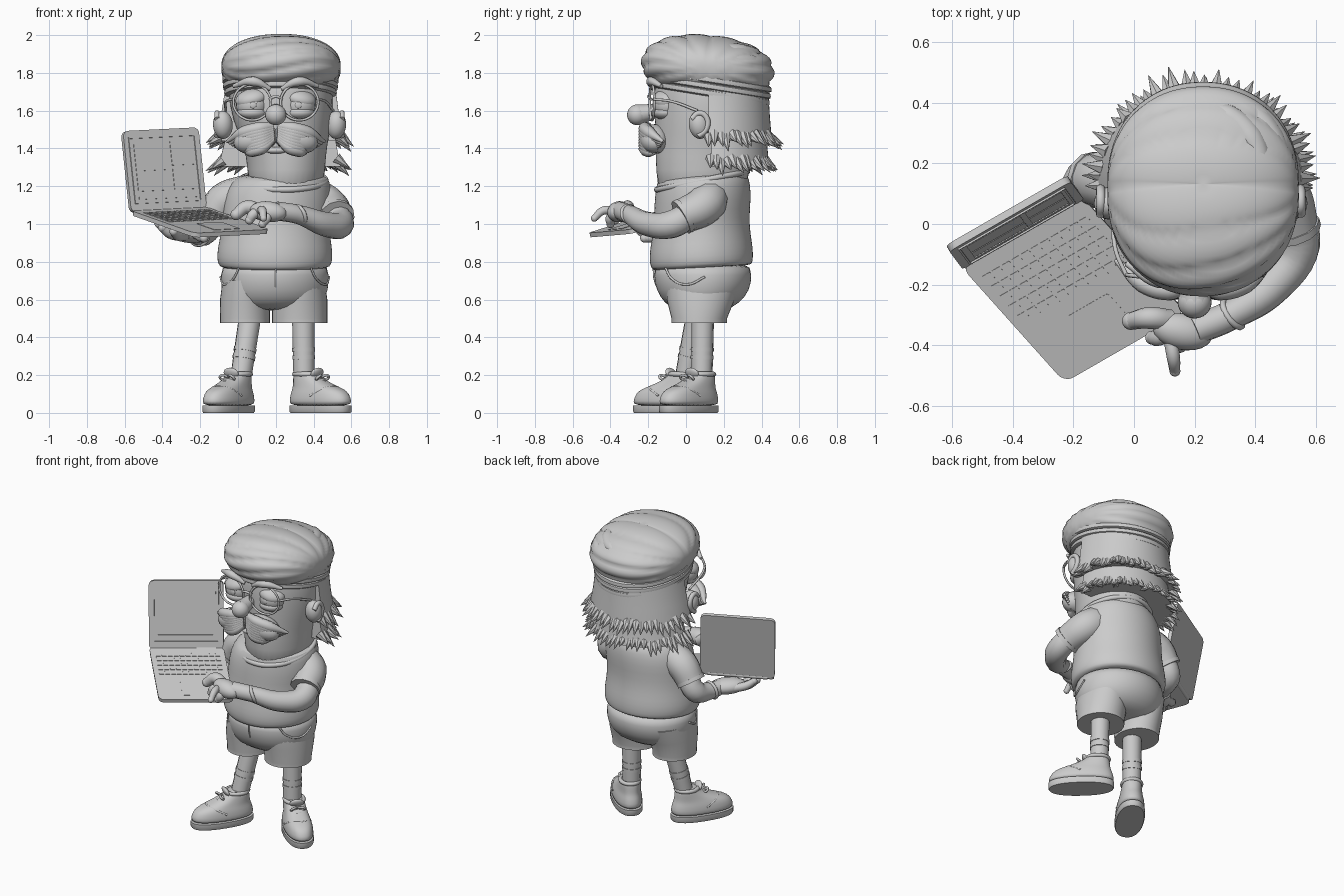
import bpy, bmesh, math, random
from mathutils import Vector, Matrix, Euler

if "Cube" in bpy.data.objects:
    bpy.data.objects.remove(bpy.data.objects["Cube"])
random.seed(4)
V = Vector
grey = bpy.data.materials.new("plain_grey")
grey.use_nodes = True
grey.diffuse_color = (0.6, 0.6, 0.6, 1)
grey.node_tree.nodes["Principled BSDF"].inputs["Base Color"].default_value = (0.6, 0.6, 0.6, 1)


def link(name, mesh, angle=40):
    mesh.materials.clear()
    mesh.materials.append(grey)
    mesh.shade_smooth()
    mesh.set_sharp_from_angle(angle=math.radians(angle))
    ob = bpy.data.objects.new(name, mesh)
    bpy.context.collection.objects.link(ob)
    return ob


def finish(name, bm, angle=40):
    bmesh.ops.recalc_face_normals(bm, faces=bm.faces)
    mesh = bpy.data.meshes.new(name)
    bm.to_mesh(mesh)
    bm.free()
    return link(name, mesh, angle)


def ball(name, loc, size, rot=(0, 0, 0)):
    bm = bmesh.new()
    m = Matrix.LocRotScale(V(loc), Euler(rot), V(size))
    bmesh.ops.create_uvsphere(bm, u_segments=24, v_segments=14, radius=1, matrix=m)
    return finish(name, bm, 80)


def power(q, e):
    return math.copysign(abs(q) ** e, q)


def loft(name, rings, slope=0, arc=None, smooth=True, e=1, n=36):
    """Stacked ellipses (z, cx, cy, rx, ry); slope tips them along y, e squares them."""
    bm, loops = bmesh.new(), []
    a0, a1 = arc or (0, 2 * math.pi)
    angs = [a0 + (a1 - a0) * i / (n if not arc else n - 1) for i in range(n)]
    for z, cx, cy, rx, ry in rings:
        loops.append([bm.verts.new((cx + rx * power(math.cos(a), e), cy + ry * power(math.sin(a), e),
                                    z + slope * ry * math.sin(a))) for a in angs])
    for lo, hi in zip(loops, loops[1:]):
        for i in range(n):
            j = (i + 1) % n
            bm.faces.new((lo[i], lo[j], hi[j], hi[i]))
    bm.faces.new(loops[0])
    bm.faces.new(loops[-1])
    ob = finish(name, bm)
    if smooth:
        ob.modifiers.new("smooth", 'SUBSURF').levels = 1
    return ob


def tube(name, pts, radii, cyclic=False, res=4):
    cu = bpy.data.curves.new(name, 'CURVE')
    cu.dimensions, cu.bevel_depth, cu.bevel_resolution = '3D', 1, res
    cu.use_fill_caps, cu.resolution_u = True, 6
    sp = cu.splines.new('BEZIER')
    sp.bezier_points.add(len(pts) - 1)
    sp.use_cyclic_u = cyclic
    if not isinstance(radii, (list, tuple)):
        radii = [radii] * len(pts)
    for b, p, r in zip(sp.bezier_points, pts, radii):
        b.co, b.radius = p, r
        b.handle_left_type = b.handle_right_type = 'AUTO'
    tmp = bpy.data.objects.new(name, cu)
    bpy.context.collection.objects.link(tmp)
    dg = bpy.context.evaluated_depsgraph_get()
    mesh = bpy.data.meshes.new_from_object(tmp.evaluated_get(dg))
    bpy.data.objects.remove(tmp)
    return link(name, mesh, 60)


def ring(name, loc, rx, ry, r, rot=(0, 0, 0)):
    m = Matrix.LocRotScale(V(loc), Euler(rot), V((1, 1, 1)))
    angs = [math.pi * i / 6 for i in range(12)]
    return tube(name, [m @ V((rx * math.cos(a), ry * math.sin(a), 0)) for a in angs], r, True, 2)


def plates(name, o, u, v, rects, h0, h1, r=0.0):
    """Rounded slabs on the plane o + s*u + t*v."""
    bm = bmesh.new()
    n = u.cross(v).normalized()
    for s0, s1, t0, t1 in rects:
        pts = []
        for k, (s, t) in enumerate(((s1 - r, t1 - r), (s0 + r, t1 - r), (s0 + r, t0 + r), (s1 - r, t0 + r))):
            for i in range(6 if r else 1):
                a = math.pi / 2 * (k + i / 5)
                pts.append(o + u * (s + r * math.cos(a)) + v * (t + r * math.sin(a)))
        lo = [bm.verts.new(p + n * h0) for p in pts]
        hi = [bm.verts.new(p + n * h1) for p in pts]
        bm.faces.new(lo)
        bm.faces.new(hi)
        for i in range(len(pts)):
            j = (i + 1) % len(pts)
            bm.faces.new((lo[i], lo[j], hi[j], hi[i]))
    return finish(name, bm, 30)


# Torso and collar
loft("shirt", [(.765, .195, .09, .27, .25), (.775, .195, .085, .292, .265), (.8, .195, .082, .306, .274),
               (.86, .195, .08, .306, .275), (.93, .197, .08, .292, .262), (1.02, .2, .083, .282, .252),
               (1.12, .21, .088, .288, .257), (1.2, .22, .09, .272, .25),
               (1.245, .235, .088, .245, .24), (1.265, .24, .088, .2, .2)], slope=.06)
ring("collar", (.24, .085, 1.23), .224, .244, .016, (.2, 0, 0))

# Shorts with two leg openings, seams and pockets
loft("shorts_hips", [(.54, .195, .08, .19, .13), (.58, .195, .085, .255, .2), (.65, .195, .09, .285, .25),
                     (.73, .195, .09, .287, .26), (.81, .195, .085, .28, .255)])
for name, cx, rx in (("right", .037, .132), ("left", .327, .146)):
    loft(name + "_shorts_leg", [(.475, cx, .07, rx, .147), (.5, cx, .07, rx, .147), (.6, cx, .078, rx, .18),
                                (.7, cx, .09, rx * .9, .2)], smooth=False)
tube("fly_seam", [(.2, -.172, .79), (.2, -.165, .7), (.2, -.12, .61)], .005)
for name, s in (("right", -1), ("left", 1)):
    tube(name + "_pocket_seam", [(.195 + s * x, y, z) for x, y, z in
                                 ((.19, -.11, .77), (.22, -.075, .71), (.27, .01, .68), (.287, .1, .72))], .006)

# Legs, socks and shoes
for name, top, low, mid, turn in (("right", (.07, .065, .55), (.008, -.012, .14), (-.05, -.1), -33),
                                  ("left", (.345, .09, .55), (.35, .083, .14), (.437, .015), 47)):
    top, low = V(top), V(low)
    tube(name + "_leg", [top, top.lerp(low, .5), low], [.06, .058, .056])
    for i, t in enumerate((.5, .6)):
        tube(f"{name}_sock_band_{i}", [top.lerp(low, t), top.lerp(low, t + .05)], .061)
    sole = loft(name + "_sole", [(0, 0, 0, .084, .197), (.008, 0, 0, .089, .203), (.04, 0, 0, .089, .203)], smooth=False, e=.86)
    upper = loft(name + "_shoe_upper", [(.035, 0, 0, .085, .2), (.06, 0, 0, .088, .203), (.1, 0, .004, .084, .192),
                                        (.125, 0, .015, .076, .17), (.145, 0, .045, .07, .135), (.175, 0, .083, .064, .094),
                                        (.205, 0, .1, .06, .073), (.22, 0, .1, .05, .06)], e=.86)
    parts = [sole, upper, ring(name + "_shoe_collar", (0, .1, .205), .058, .07, .013),
             ball(name + "_tongue", (0, .025, .21), (.045, .016, .032), (.5, 0, 0)),
             tube(name + "_toe_seam", [(-.083, .0, .09), (-.055, -.075, .13), (0, -.1, .138),
                                       (.055, -.075, .13), (.083, 0, .09)], .006)]
    for i in range(3):
        y, z = -.06 + i * .033, .148 + i * .017
        parts.append(tube(f"{name}_lace_{i}", [(-.055, y + .015, z - .022), (0, y, z), (.055, y + .015, z - .022)], .008))
    for s in (-1, 1):
        parts.append(tube(name + "_bow", [(0, .0, .19), (s * .03, -.025, .198), (s * .042, -.01, .18), (0, .0, .187)], .007))
    for p in parts:
        p.location, p.rotation_euler.z = (*mid, 0), math.radians(turn)

# Arms, sleeves, wrist bands and hands
tube("left_sleeve", [(.38, .13, 1.16), (.47, .1, 1.1), (.52, -.02, 1.04)], [.1, .105, .092])
tube("left_arm", [(.5, .05, 1.08), (.54, -.07, 1.0), (.46, -.2, 1.0), (.32, -.3, 1.05), (.2, -.35, 1.07)],
     [.07, .075, .065, .05, .05])
tube("left_sleeve_cuff", [(.517, -.005, 1.047), (.523, -.027, 1.035)], .097)
tube("right_sleeve", [(.04, .12, 1.16), (-.07, .14, 1.12), (-.14, .145, 1.03)], [.1, .1, .088])
tube("right_sleeve_cuff", [(-.13, .144, 1.045), (-.143, .145, 1.025)], .093)
tube("right_arm", [(-.11, .145, 1.08), (-.165, .14, .97), (-.2, .04, .94), (-.24, -.06, .95)], [.065, .07, .055, .045])
ring("left_wristband", (.325, -.297, 1.049), .05, .05, .011, (0, 1.2, .6))
ring("right_wristband", (-.207, .02, .941), .052, .052, .011, (1.4, 0, -.3))
ball("left_palm", (.16, -.355, 1.065), (.1, .06, .055), (0, .1, -.2))
ball("right_palm", (-.26, -.07, .95), (.12, .07, .05), (0, .1, .6))
fingers = (("left_thumb", (.12, -.32, 1.06), (.05, -.31, 1.09), (-.01, -.32, 1.05), .036),
           ("left_index", (.12, -.38, 1.07), (.13, -.44, 1.07), (.135, -.485, 1.03), .022),
           ("left_middle", (.16, -.37, 1.06), (.15, -.4, 1.03), (.13, -.4, 1.0), .026),
           ("left_little", (.1, -.36, 1.06), (.08, -.375, 1.05), (.06, -.375, 1.02), .028),
           ("right_thumb", (-.22, -.12, .95), (-.19, -.18, .93), (-.18, -.22, .925), .028),
           ("right_index", (-.28, -.12, .94), (-.32, -.2, .94), (-.34, -.24, .96), .028),
           ("right_middle", (-.31, -.1, .94), (-.36, -.16, .95), (-.4, -.19, .98), .028),
           ("right_little", (-.31, -.06, .95), (-.38, -.1, .97), (-.42, -.13, 1.0), .026))
for name, a, b, c, r in fingers:
    tube(name + "_finger", [a, b, c], [r * 1.05, r, r * .8])
    ball(name + "_tip", c, (r * .82,) * 3)

# Laptop
o, u, v, w = V((-.57, -.14, 1.06)), V((.4, .23, .02)), V((.34, -.38, -.12)), V((-.045, .06, .43))
plates("laptop_base", o, u, v, [(0, 1, 0, 1)], -.012, .012, .07)
plates("laptop_keys", o, u, v, [(.07 + i * .08, .13 + i * .08, .12 + j * .085, .18 + j * .085)
                                for i in range(11) for j in range(5)], -.015, -.011)
plates("trackpad", o, u, v, [(.33, .67, .63, .92)], -.014, -.011, .02)
plates("laptop_lid", o, u, w, [(0, 1, 0, 1)], -.012, .012, .07)
plates("screen_bezel", o, u, w, [(.06, .94, .9, .915), (.06, .94, .1, .115), (.06, .075, .1, .915),
                                 (.925, .94, .1, .915)], .011, .018)
plates("screen_windows", o, u, w, [(.12, .56, .5, .84), (.12, .56, .25, .47), (.6, .9, .55, .84),
                                   (.6, .9, .25, .52), (.12, .9, .15, .21)], .011, .015)
tube("laptop_hinge", [o + u * .1, o + u * .9], .015)

# Head, ears and facial features
loft("head", [(1.1, .25, .08, .2, .23), (1.3, .258, .09, .203, .25), (1.42, .25, .1, .222, .26),
              (1.55, .235, .12, .265, .285), (1.7, .225, .13, .28, .3), (1.85, .225, .13, .27, .29)])
tube("nose", [(.2, -.13, 1.61), (.2, -.2, 1.59), (.2, -.255, 1.58)], [.03, .045, .054])
ball("nose_tip", (.2, -.258, 1.578), (.056, .054, .055))
ball("lower_lip", (.2, -.16, 1.39), (.06, .025, .018))
for name, s in (("right", -1), ("left", 1)):
    def at(x, y, z):
        return V((.2 + s * x, y, z))
    ball(name + "_eye", at(.125, -.095, 1.63), (.085, .08, .08))
    ball(name + "_pupil", at(.12, -.172, 1.63), (.018, .006, .018))
    ball(name + "_upper_lid", at(.128, -.1, 1.665), (.088, .078, .05), (.2, s * .25, 0))
    ball(name + "_eye_bag", at(.125, -.105, 1.59), (.08, .072, .04))
    tube(name + "_eyebrow", [at(.03, -.17, 1.715), at(.12, -.185, 1.755), at(.225, -.13, 1.73)], [.012, .026, .01])
    ring(name + "_lens_rim", at(.125, -.18, 1.645), .1, .095, .007, (math.pi / 2, 0, s * .12))
    tube(name + "_temple", [at(.225, -.17, 1.66), at(.262, -.08, 1.65), at(.285 + s * .02, .06, 1.6)], .007)
    ex = .22 + s * .3
    ball(name + "_ear", (ex, .07, 1.525), (.052, .055, .075), (.15, 0, s * .3))
    tube(name + "_ear_rim", [(ex + s * .03, y, z) for y, z in
                             ((.03, 1.555), (.07, 1.587), (.11, 1.56), (.105, 1.5), (.065, 1.465))], .015)
    # Moustache strands fanned outward
    ball(name + "_moustache", at(.105, -.165, 1.45), (.12, .078, .075), (0, s * .25, 0))
    for i in range(8):
        f = i / 7
        tube(f"{name}_moustache_strand_{i}",
             [at(.015, -.2, 1.52 - .07 * f), at(.085 - .01 * f, -.218, 1.507 - .105 * f),
              at(.17 - .04 * f, -.195, 1.485 - .1 * f), at(.26 - .1 * f, -.12 - .04 * f, 1.435 - .06 * f)],
             [.02, .034, .033, .008], res=2)
tube("glasses_bridge", [(.165, -.185, 1.66), (.2, -.2, 1.675), (.235, -.185, 1.66)], .008)

# Hair in two flared tiers edged with spikes
arc = (-.05, math.pi + .05)
loft("upper_hair", [(1.44, .22, .135, .34, .32), (1.47, .22, .135, .337, .318), (1.56, .222, .135, .315, .31),
                    (1.72, .225, .135, .292, .3)], arc=arc, smooth=False)
loft("lower_hair", [(1.305, .22, .15, .325, .295), (1.34, .22, .15, .315, .288), (1.46, .225, .15, .29, .275)],
     arc=arc, smooth=False)
for tier, z, rx, ry, count in (("upper", 1.465, .315, .295, 34), ("lower", 1.335, .3, .27, 32)):
    bm = bmesh.new()
    for i in range(count):
        a = arc[0] + (arc[1] - arc[0]) * (i + random.uniform(-.2, .2)) / (count - 1)
        out = V((math.cos(a), math.sin(a), random.uniform(-1.1, -.5))).normalized()
        p = V((.22 + rx * math.cos(a), .14 + ry * math.sin(a), z + random.uniform(-.01, .015)))
        length = random.uniform(.075, .11)
        m = Matrix.Translation(p + out * length / 2) @ out.to_track_quat('Z', 'Y').to_matrix().to_4x4()
        bmesh.ops.create_cone(bm, cap_ends=True, segments=7, radius1=.03, radius2=.001, depth=length, matrix=m)
    finish(tier + "_hair_spikes", bm)

# Headband and folded head wrap
for i, (z, g) in enumerate(((1.69, .0), (1.725, .006), (1.76, .01))):
    loft(f"headband_{i}", [(z - .02, .225, .13, .29 + g, .305 + g), (z - .012, .225, .13, .3 + g, .315 + g),
                           (z + .018, .225, .13, .3 + g, .315 + g), (z + .026, .225, .13, .29 + g, .3 + g)], slope=-.16)
bm = bmesh.new()
bmesh.ops.create_uvsphere(bm, u_segments=128, v_segments=40, radius=1)
for vert in bm.verts:
    x, y, h = vert.co
    p = math.atan2(-y, h) + .4 * x * max(-y, 0)
    k = .955 + .055 * abs(math.sin(7 * p)) ** .6 * math.hypot(y, h)
    vert.co = V((power(x, .93) * .33, power(y, .93) * .352, power(h, .93) * .172)) * k
wrap = finish("head_wrap", bm, 70)
wrap.location, wrap.rotation_euler = (.228, .115, 1.829), (-.1, 0, 0)
for i in range(3):
    path = []
    for az in (-5, 20, 45, 70, 90):
        a, el = math.radians(az), math.radians(50 - i * 26 - az * .25)
        path.append((.225 + .285 * math.cos(a) * math.cos(el), .115 + .305 * math.sin(a) * math.cos(el),
                     1.825 + .13 * math.sin(el)))
    tube(f"wrap_strand_{i}", path, [.012, .04, .048, .04, .012])
